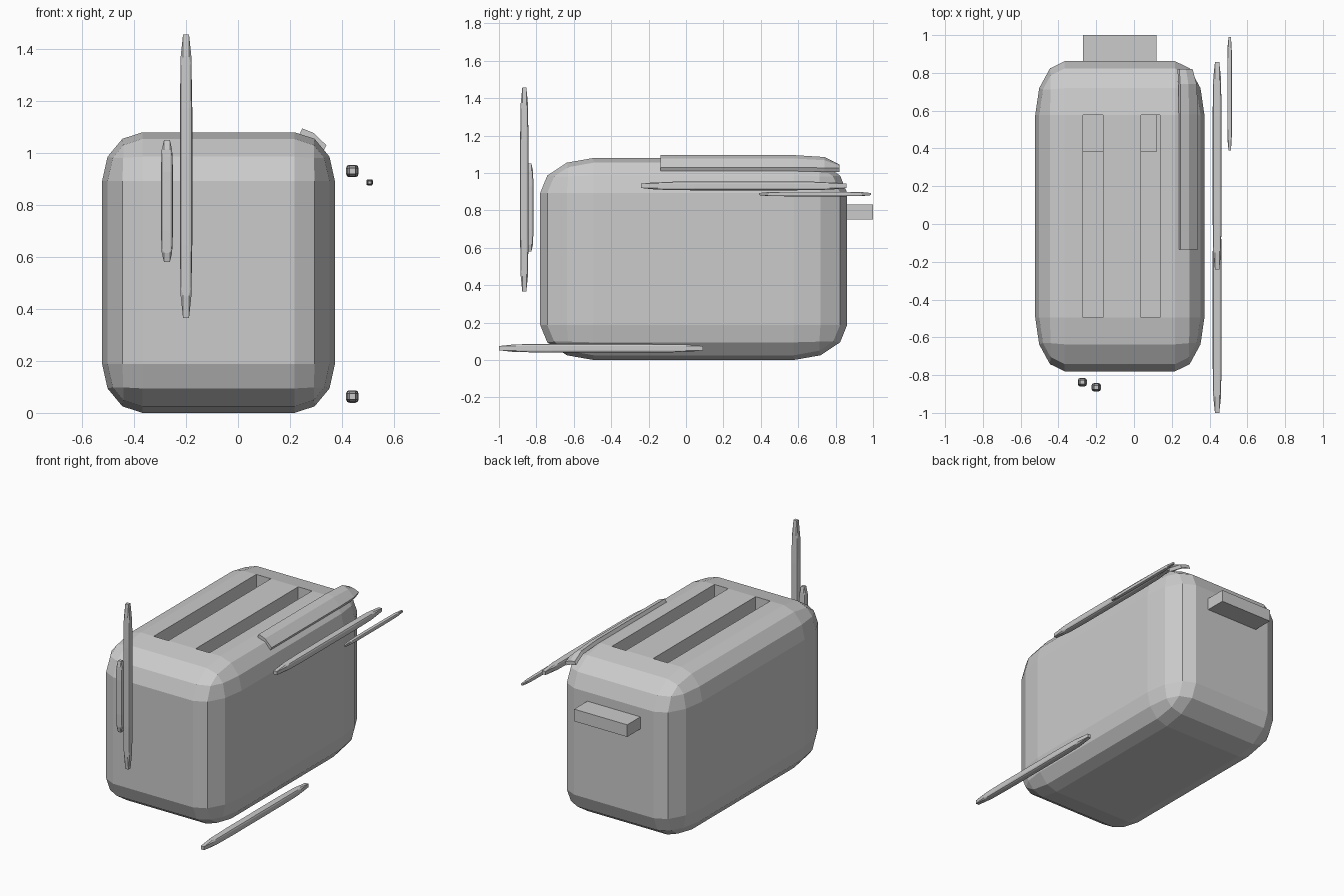
import bpy, bmesh
from mathutils import Vector

if "Cube" in bpy.data.objects:
    bpy.data.objects.remove(bpy.data.objects["Cube"])


def finish(bm, name):
    bmesh.ops.recalc_face_normals(bm, faces=bm.faces)
    me = bpy.data.meshes.new(name)
    bm.to_mesh(me)
    bm.free()
    ob = bpy.data.objects.new(name, me)
    bpy.context.collection.objects.link(ob)
    return ob


def rounded_box(lo, hi, bevel=0, segments=1):
    """Unit cube bevelled first, then stretched to the given bounds."""
    lo, hi = Vector(lo), Vector(hi)
    bm = bmesh.new()
    bmesh.ops.create_cube(bm, size=1)
    if bevel:
        bmesh.ops.bevel(bm, geom=bm.edges[:], offset=bevel, segments=segments,
                        profile=0.5, affect='EDGES')
    bmesh.ops.scale(bm, vec=hi - lo, verts=bm.verts)
    bmesh.ops.translate(bm, vec=(lo + hi) / 2, verts=bm.verts)
    return bm


# Body with two bread slots sunk into the flat top face
SLOTS = [(-0.27, -0.163), (0.037, 0.138)]
bm = rounded_box((-0.523, -0.78, 0), (0.373, 0.862, 1.08), 0.174, 3)


def top_faces():
    return [f for f in bm.faces if f.normal.z > 0.99
            and f.calc_center_median().z > 1.07]


bm.normal_update()
for x in [x for s in SLOTS for x in s]:
    faces = top_faces()
    geom = set(faces)
    for f in faces:
        geom.update(f.edges)
        geom.update(f.verts)
    bmesh.ops.bisect_plane(bm, geom=list(geom), plane_co=(x, 0, 0), plane_no=(1, 0, 0))
    bm.normal_update()
floors = [f for f in top_faces()
          if any(a < f.calc_center_median().x < b for a, b in SLOTS)]
ext = bmesh.ops.extrude_discrete_faces(bm, faces=floors)
for f in ext['faces']:
    bmesh.ops.translate(bm, vec=(0, 0, -0.8), verts=f.verts)
finish(bm, "toaster_body")

# Lever runs inside the body, crossing below the slots
finish(rounded_box((-0.27, 0.38, 0.752), (0.118, 1.0, 0.832)), "lever")

# Thin tapered accent bars floating beside the body
BARS = {
    "front_long_bar": ((-0.224, -0.887, 0.365), (-0.176, -0.842, 1.457)),
    "front_short_bar": ((-0.297, -0.86, 0.58), (-0.25, -0.815, 1.05)),
    "side_upper_bar": ((0.416, -0.24, 0.907), (0.464, 0.857, 0.955)),
    "side_short_bar": ((0.494, 0.39, 0.875), (0.519, 0.99, 0.899)),
    "side_lower_bar": ((0.416, -1.0, 0.039), (0.464, 0.09, 0.087)),
}
for name, (lo, hi) in BARS.items():
    finish(rounded_box(lo, hi, 0.26, 2), name)

# Curved highlight strip hugging the upper right edge, bending down at the back
ROWS = [
    (-0.135, [(0.247, 1.095), (0.292, 1.077), (0.34, 1.03)]),
    (0.58, [(0.247, 1.095), (0.292, 1.077), (0.34, 1.03)]),
    (0.74, [(0.245, 1.085), (0.288, 1.068), (0.332, 1.027)]),
    (0.82, [(0.24, 1.045), (0.275, 1.04), (0.31, 1.025)]),
]
bm = bmesh.new()
loops = []
for y, pts in ROWS:
    section = pts + [(x - 0.01, z - 0.021) for x, z in reversed(pts)]
    loops.append([bm.verts.new((x, y, z)) for x, z in section])
for a, b in zip(loops, loops[1:]):
    for i in range(6):
        j = (i + 1) % 6
        bm.faces.new((a[i], a[j], b[j], b[i]))
for lp in (loops[0], loops[-1]):
    bm.faces.new((lp[0], lp[1], lp[4], lp[5]))
    bm.faces.new((lp[1], lp[2], lp[3], lp[4]))
finish(bm, "edge_strip")
